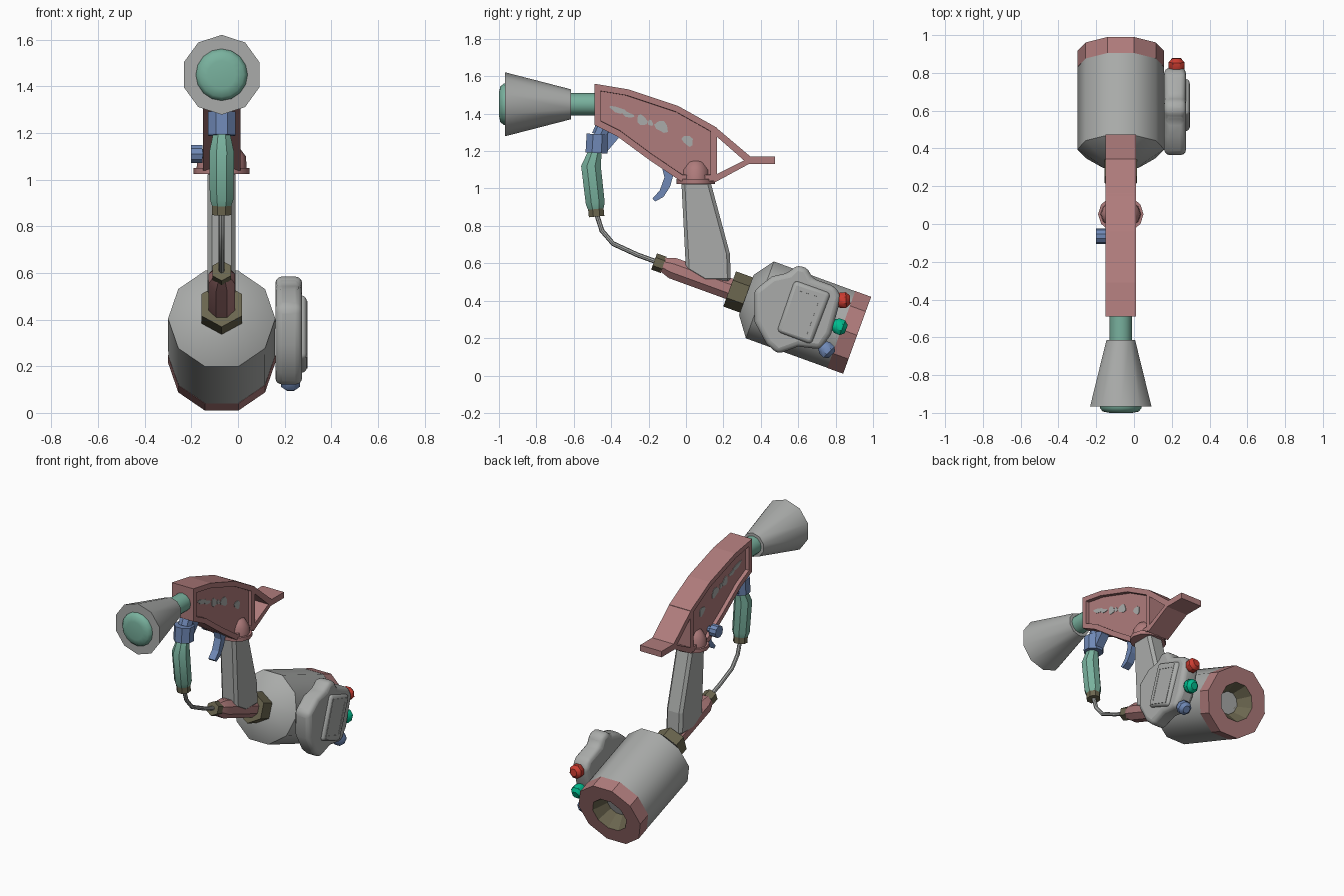
import bpy, bmesh, math
from mathutils import Vector

if "Cube" in bpy.data.objects:
    bpy.data.objects.remove(bpy.data.objects["Cube"])

CX = -0.07                           # centre plane of the gun
AXIS = Vector((0, -0.94, 0.342))     # tilted tank axis, rear to front
REAR = Vector((CX, 0.915, 0.215))


def material(name, *rgb):
    m = bpy.data.materials.new(name)
    m.use_nodes = True
    m.diffuse_color = (*rgb, 1)
    m.node_tree.nodes["Principled BSDF"].inputs["Base Color"].default_value = (*rgb, 1)
    return m


PINK = material("dusty pink", 0.43, 0.2, 0.2)
GREY = material("light grey", 0.4, 0.41, 0.4)
TEAL = material("soft teal", 0.19, 0.44, 0.34)
BLUE = material("steel blue", 0.16, 0.25, 0.47)
OLIVE = material("olive brass", 0.15, 0.135, 0.08)
RED = material("button red", 0.6, 0.045, 0.03)
GREEN = material("button green", 0.0, 0.5, 0.27)
DARK = material("screen dark", 0.07, 0.075, 0.08)


def finish(name, bm, mats, smooth=40, bevel=0, segments=2):
    bmesh.ops.recalc_face_normals(bm, faces=bm.faces)
    me = bpy.data.meshes.new(name)
    bm.to_mesh(me)
    bm.free()
    for m in mats:
        me.materials.append(m)
    ob = bpy.data.objects.new(name, me)
    bpy.context.collection.objects.link(ob)
    if bevel:
        mod = ob.modifiers.new("bevel", "BEVEL")
        mod.width, mod.segments, mod.limit_method = bevel, segments, "ANGLE"
    if smooth:
        bpy.ops.object.select_all(action="DESELECT")
        ob.select_set(True)
        bpy.context.view_layer.objects.active = ob
        bpy.ops.object.shade_smooth_by_angle(angle=math.radians(smooth))
    return ob


def sweep(name, pts, mats, n=10, phase=0, direction=None, x=CX, xs=1, ids=None, smooth=40):
    """Rings of (y, z, radius) joined along a path in the side plane."""
    bm = bmesh.new()
    centres = [Vector((x, y, z)) for y, z, r in pts]
    rings = []
    for i, c in enumerate(centres):
        a, b = centres[max(i - 1, 0)], centres[min(i + 1, len(pts) - 1)]
        d = Vector(direction or (b - a)).normalized()
        v = d.cross(Vector((1, 0, 0)))
        angles = [math.radians(phase) + math.tau * k / n for k in range(n)]
        rings.append([bm.verts.new(c + pts[i][2] * (Vector((xs * math.cos(t), 0, 0)) + v * math.sin(t)))
                      for t in angles])
    for i in range(len(rings) - 1):
        for k in range(n):
            j = (k + 1) % n
            f = bm.faces.new((rings[i][k], rings[i][j], rings[i + 1][j], rings[i + 1][k]))
            f.material_index = ids[i] if ids else 0
    bm.faces.new(rings[0]).material_index = ids[-1] if ids else 0
    bm.faces.new(rings[-1])
    return finish(name, bm, mats, smooth)


def on_axis(name, profile, mats, **kw):
    """Lathe of (distance from rear, radius) about the tank axis."""
    pts = [(*(REAR + AXIS * t).yz, r) for t, r in profile]
    return sweep(name, pts, mats, direction=AXIS, **kw)


def plate(name, outline, x0, x1, mats, inset=None, both=False, smooth=0, **kw):
    """Side outline extruded across x, with optional recessed outer faces."""
    bm = bmesh.new()
    a, b = ([bm.verts.new((x, y, z)) for y, z in outline] for x in (x0, x1))
    sides = [bm.faces.new(b), bm.faces.new(a)]
    for i in range(len(a)):
        j = (i + 1) % len(a)
        bm.faces.new((a[i], a[j], b[j], b[i]))
    bmesh.ops.recalc_face_normals(bm, faces=bm.faces)
    if inset:
        for f in sides if both else sides[:1]:
            bmesh.ops.inset_individual(bm, faces=[f], thickness=inset[0], use_even_offset=True)
            bmesh.ops.inset_individual(bm, faces=[f], thickness=0.001, depth=-inset[1], use_even_offset=True)
            f.material_index = len(mats) - 1
    return finish(name, bm, mats, smooth, **kw)


# Tank: grey shell, pink rear ring, olive funnel with a dark end
on_axis("tank", [(0.09, 0.229), (0.553, 0.23), (0.63, 0.12)], [GREY])
on_axis("tank_rear_ring", [(0.13, 0.05), (0, 0.125), (0, 0.23), (0.09, 0.23), (0.09, 0.2)],
        [OLIVE, PINK, DARK], ids=[0, 1, 1, 1, 2], smooth=30)

# Feed line on the same axis
on_axis("large_nut", [(0.62, 0.1), (0.725, 0.1)], [OLIVE], n=6, phase=90, smooth=0)
on_axis("feed_tube", [(0.7, 0.062), (1.05, 0.062), (1.11, 0.04)], [PINK], n=8, phase=22.5, smooth=30)
on_axis("small_nut", [(1.1, 0.046), (1.155, 0.046)], [OLIVE], n=6, phase=90, smooth=0)
sweep("hose", [(-0.15, 0.605, 0.013), (-0.26, 0.645, 0.013), (-0.39, 0.705, 0.013),
               (-0.45, 0.775, 0.013), (-0.48, 0.87, 0.013)], [GREY], n=8)

# Front handle
sweep("handle_collar", [(-0.478, 0.85, 0.045), (-0.483, 0.9, 0.045)], [OLIVE], n=8, phase=22.5, smooth=0)
sweep("front_handle", [(-0.482, 0.89, 0.045), (-0.485, 0.92, 0.055), (-0.508, 1.12, 0.057),
                       (-0.485, 1.2, 0.038)], [TEAL], n=8, phase=22.5)
sweep("handle_mount", [(-0.478, 1.19, 0.064), (-0.472, 1.29, 0.064)], [BLUE], n=8, phase=22.5, smooth=0)
sweep("handle_stub", [(-0.46, 1.28, 0.045), (-0.43, 1.35, 0.045)], [BLUE], n=8)
plate("handle_bracket", [(-0.42, 1.3), (-0.42, 1.2), (-0.36, 1.27), (-0.37, 1.3)], -0.1, -0.04, [BLUE])

# Barrel, flared horn and bulging front lens
FRONT = (0, -1, 0)
sweep("barrel", [(-0.46, 1.45, 0.06), (-0.62, 1.45, 0.06)], [TEAL], n=12, direction=FRONT)
sweep("horn", [(-0.615, 1.45, 0.08), (-0.967, 1.45, 0.171)], [GREY], phase=90, direction=FRONT)
sweep("lens", [(-0.96, 1.45, 0.112), (-0.975, 1.45, 0.11), (-0.993, 1.45, 0.095), (-1, 1.45, 0.06)],
      [TEAL], n=16, direction=FRONT)

# Body with recessed panels, and rear strut frame
plate("body", [(-0.49, 1.56), (-0.31, 1.53), (-0.04, 1.44), (0.165, 1.325), (0.165, 1.04),
               (-0.03, 1.04), (-0.2, 1.155), (-0.37, 1.28), (-0.49, 1.34)],
      CX - 0.08, CX + 0.08, [PINK], inset=(0.033, 0.025), both=True)
plate("rear_frame", [(0.15, 1.335), (0.345, 1.17), (0.475, 1.17), (0.475, 1.13), (0.335, 1.13),
                     (0.15, 1.03), (0.15, 1.07), (0.31, 1.15), (0.15, 1.29)],
      CX - 0.08, CX + 0.08, [PINK])

# Worn patches inside both panels
patches = [(-0.365, 1.42, 0.045, 0.016), (-0.31, 1.395, 0.032, 0.014), (-0.235, 1.365, 0.028, 0.028),
           (-0.19, 1.35, 0.014, 0.016), (-0.13, 1.33, 0.036, 0.03), (0.01, 1.255, 0.03, 0.028)]
for side in (-1, 1):
    for i, (y, z, a, b) in enumerate(patches):
        ring = []
        for k in range(10):
            t = math.tau * k / 10
            w = 1 + 0.15 * math.sin(3 * t + i)
            ring.append((y + a * w * math.cos(t), z + b * w * math.sin(t) - 0.3 * a * math.cos(t)))
        x = CX + side * 0.055
        plate("worn_patch", ring, x - 0.003, x + 0.003, [GREY])

# Grip and its domed pivot
UP = (0, 0, 1)
plate("grip", [(-0.025, 1.04), (0.13, 1.04), (0.235, 0.65), (0.24, 0.5), (0.1, 0.5), (0.0, 0.56)],
      CX - 0.06, CX + 0.06, [GREY], bevel=0.018, segments=1)
sweep("pivot_flange", [(0.052, 1.025, 0.102), (0.052, 1.05, 0.102)], [PINK], n=12, direction=UP, xs=1.18)
sweep("pivot_dome", [(0.052, 1.04, 0.08), (0.052, 1.1, 0.077), (0.052, 1.14, 0.055), (0.052, 1.16, 0.02)],
      [PINK], n=12, direction=UP, xs=1.35)

# Trigger and side knob
plate("trigger", [(-0.13, 1.12), (-0.06, 1.1), (-0.085, 1.01), (-0.12, 0.955), (-0.165, 0.93),
                  (-0.18, 0.945), (-0.14, 0.99), (-0.115, 1.06)], CX - 0.025, CX + 0.025, [BLUE])
for name, radius, x in (("knob_stem", 0.02, -0.12), ("knob", 0.04, -0.177)):
    bpy.ops.mesh.primitive_cylinder_add(vertices=10, radius=radius, depth=0.05 if radius > 0.03 else 0.09,
                                        location=(x, -0.065, 1.11), rotation=(0, math.pi / 2, 0))
    bpy.context.object.name = name
    bpy.context.object.data.materials.append(BLUE)

# Control unit beside the tank
plate("control_unit", [(0.365, 0.455), (0.46, 0.53), (0.55, 0.55), (0.59, 0.59), (0.65, 0.575),
                       (0.675, 0.52), (0.8, 0.475), (0.83, 0.42), (0.775, 0.22), (0.72, 0.14),
                       (0.6, 0.155), (0.49, 0.115), (0.43, 0.17), (0.365, 0.29)],
      0.16, 0.275, [GREY], smooth=50, bevel=0.03, segments=3)
plate("screen_housing", [(0.58, 0.51), (0.775, 0.44), (0.67, 0.165), (0.485, 0.235)],
      0.25, 0.295, [GREY], smooth=50, bevel=0.025, segments=3)
plate("screen_rim", [(0.59, 0.48), (0.745, 0.432), (0.66, 0.19), (0.51, 0.24)],
      0.28, 0.297, [GREY, DARK], inset=(0.022, 0.006))

# Push buttons on the rear edge
buttons = [("red_button", 0.8, 0.4, 0.07, 0.005, RED), ("green_button", 0.785, 0.275, 0.065, -0.025, GREEN),
           ("blue_button", 0.725, 0.165, 0.05, -0.05, BLUE)]
for name, y, z, dy, dz, mat in buttons:
    sweep(name, [(y, z, 0.03), (y + dy * 0.35, z + dz * 0.35, 0.045),
                 (y + dy * 0.8, z + dz * 0.8, 0.045), (y + dy * 1.1, z + dz * 1.1, 0.025)],
          [mat], n=8, phase=22.5, x=0.225)
